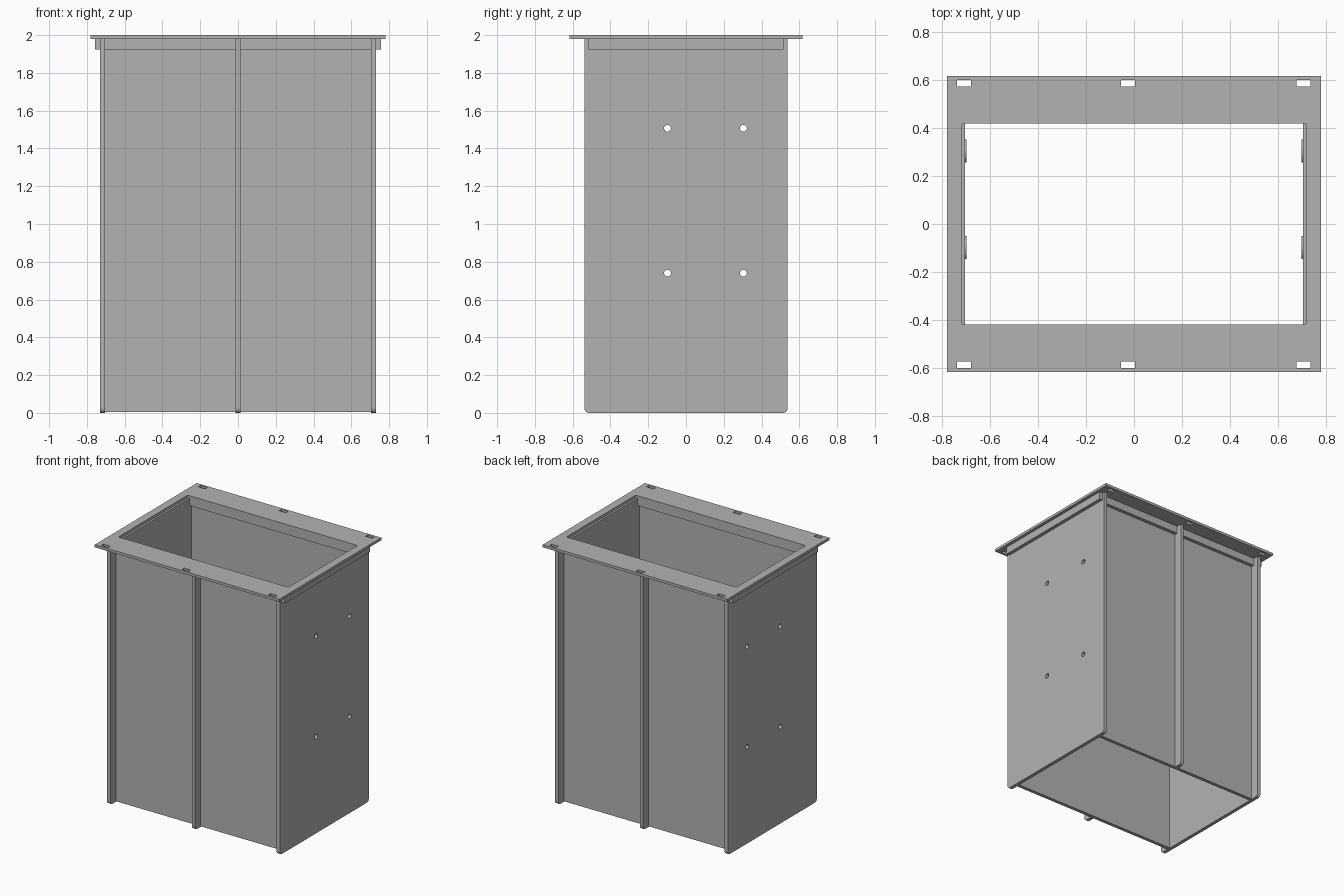
import bpy, bmesh
from math import cos, sin, pi
from mathutils import Matrix, Vector

cube = bpy.data.objects.get("Cube")
if cube:
    bpy.data.objects.remove(cube, do_unlink=True)

grey = bpy.data.materials.new("panel grey")
grey.use_nodes = True
grey.diffuse_color = (0.45, 0.45, 0.45, 1)
grey.node_tree.nodes["Principled BSDF"].inputs["Base Color"].default_value = grey.diffuse_color

# Maps a flat outline to the YZ plane (thickness along x)
SIDEWAYS = Matrix(((0, 0, 1, 0), (1, 0, 0, 0), (0, 1, 0, 0), (0, 0, 0, 1)))
FLAT = Matrix.Identity(4)


def rect(x0, x1, y0, y1, radii=(0, 0, 0, 0)):
    """Rectangle outline; radii for corners x0y0, x1y0, x1y1, x0y1."""
    points = []
    corners = ((x0, y0, 1, 1), (x1, y0, -1, 1), (x1, y1, -1, -1), (x0, y1, 1, -1))
    for i, ((x, y, sx, sy), r) in enumerate(zip(corners, radii)):
        if not r:
            points.append((x, y))
            continue
        for k in range(6):
            a = pi + (i + k / 5) * pi / 2
            points.append((x + sx * r + r * cos(a), y + sy * r + r * sin(a)))
    return points


def circle(x, y, r, n=24):
    return [(x + r * cos(2 * pi * i / n), y + r * sin(2 * pi * i / n)) for i in range(n)]


def slab(name, outlines, low, high, matrix=FLAT):
    """Extrude an outline, with any holes nested in it, from low to high."""
    curve = bpy.data.curves.new(name, "CURVE")
    curve.dimensions = "2D"
    curve.fill_mode = "BOTH"
    curve.extrude = (high - low) / 2
    for outline in outlines:
        spline = curve.splines.new("POLY")
        spline.points.add(len(outline) - 1)
        for point, (x, y) in zip(spline.points, outline):
            point.co = (x, y, 0, 1)
        spline.use_cyclic_u = True
    source = bpy.data.objects.new(name + " outline", curve)
    bpy.context.collection.objects.link(source)
    graph = bpy.context.evaluated_depsgraph_get()
    mesh = bpy.data.meshes.new_from_object(source.evaluated_get(graph))
    bpy.data.objects.remove(source, do_unlink=True)
    bpy.data.curves.remove(curve)

    bm = bmesh.new()
    bm.from_mesh(mesh)
    bmesh.ops.remove_doubles(bm, verts=bm.verts, dist=0.0001)
    bmesh.ops.translate(bm, verts=bm.verts, vec=Vector((0, 0, (low + high) / 2)))
    bmesh.ops.transform(bm, verts=bm.verts, matrix=matrix)
    bmesh.ops.recalc_face_normals(bm, faces=bm.faces)
    for face in bm.faces:
        face.smooth = False
    bm.to_mesh(mesh)
    bm.free()
    mesh.name = name
    mesh.materials.clear()
    mesh.materials.append(grey)
    obj = bpy.data.objects.new(name, mesh)
    bpy.context.collection.objects.link(obj)
    return obj


T = 0.0265          # board thickness
TOP = 1.98          # underside of the top frame
CLEAT = 1.923       # underside of the cleats
OUT = 0.73          # outer face of the side plates
IN = OUT - T
DEPTH = 0.538       # half depth of the side plates
WALL = 0.471        # outer face of the front and back panels
ROUND = 0.025

# Top frame with its opening and six slots
slots = [rect(x - 0.029, x + 0.029, y - 0.0135, y + 0.0135)
         for x in (-0.708, -0.025, 0.706) for y in (-0.587, 0.587)]
opening = rect(-0.719, 0.719, -0.418, 0.418, (0.008,) * 4)
slab("top_frame", [rect(-0.78, 0.78, -0.617, 0.617), opening] + slots, TOP, 2)

# Side plates with bolt holes, outer cleats and inner nut flanges
bolts = [(y, z) for y in (-0.098, 0.304) for z in (0.74, 1.507)]
for side, s in (("right", -1), ("left", 1)):
    def span(a, b):
        return sorted((s * a, s * b))
    plate = rect(-DEPTH, DEPTH, 0, TOP, (ROUND, ROUND, 0, 0))
    slab(side + "_plate", [plate] + [circle(y, z, 0.018) for y, z in bolts],
         *span(IN, OUT), SIDEWAYS)
    slab(side + "_cleat", [rect(-0.517, 0.517, CLEAT, TOP)], *span(OUT, OUT + T), SIDEWAYS)
    for i, (y, z) in enumerate(bolts):
        slab(f"{side}_nut_flange_{i + 1}", [circle(y, z, 0.048), circle(y, z, 0.018)],
             *span(IN - 0.006, IN), SIDEWAYS)

# Front and back panels, centre ribs and cleats
for side, s in (("front", -1), ("back", 1)):
    def band(a, b):
        return sorted((s * a, s * b))
    slab(side + "_panel", [rect(-IN, IN, *band(WALL - T, WALL))], 0.004, TOP)
    radii = (ROUND, 0, 0, 0) if s < 0 else (0, ROUND, 0, 0)
    slab(side + "_centre_rib", [rect(*band(WALL, DEPTH), 0, TOP, radii)], -T / 2, T / 2, SIDEWAYS)
    slab(side + "_inner_cleat", [rect(-IN, IN, *band(0.419, WALL - T))], CLEAT, TOP)
    for part, x0, x1 in (("right", -IN, -T / 2), ("left", T / 2, IN)):
        slab(f"{side}_{part}_cleat", [rect(x0, x1, *band(WALL, WALL + T))], CLEAT, TOP)
